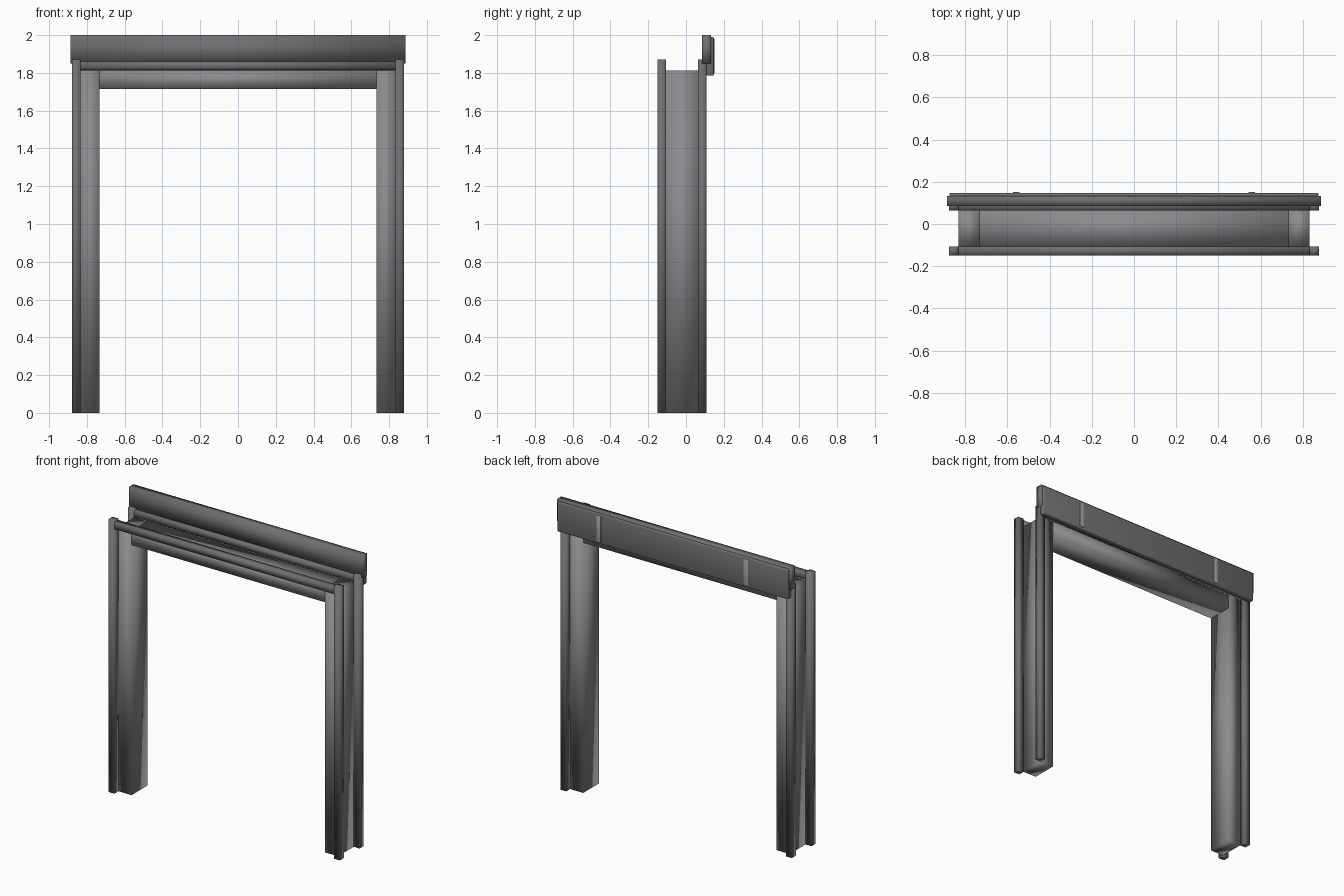
import bpy, bmesh
from mathutils import Vector

if "Cube" in bpy.data.objects:
    bpy.data.objects.remove(bpy.data.objects["Cube"])


def paint(name, value):
    mat = bpy.data.materials.new(name)
    mat.diffuse_color = (value, value, value * 1.04, 1)
    mat.use_nodes = True
    mat.node_tree.nodes["Principled BSDF"].inputs["Base Color"].default_value = mat.diffuse_color
    return mat


LINING = paint("lining_grey", 0.26)
TRIM = paint("trim_grey", 0.16)
STRAP = paint("strap_grey", 0.40)


def box(name, x, y, z, mat, bevel=0.0):
    """Axis-aligned, smooth-shaded box from (min, max) ranges, optional edge bevel."""
    lo, hi = Vector((x[0], y[0], z[0])), Vector((x[1], y[1], z[1]))
    bm = bmesh.new()
    bmesh.ops.create_cube(bm, size=1)
    for v in bm.verts:
        v.co = Vector(a * b for a, b in zip(v.co, hi - lo)) + (lo + hi) / 2
    for f in bm.faces:
        f.smooth = True
    mesh = bpy.data.meshes.new(name)
    bm.to_mesh(mesh)
    bm.free()
    mesh.materials.append(mat)
    obj = bpy.data.objects.new(name, mesh)
    bpy.context.collection.objects.link(obj)
    if bevel:
        mod = obj.modifiers.new("soft_edges", 'BEVEL')
        mod.width, mod.segments = bevel, 2
    return obj


def pair(name, x, y, z, mat, bevel=0.0):
    """The same box on both sides of the doorway."""
    box(name + "_right", x, y, z, mat, bevel)
    box(name + "_left", (-x[1], -x[0]), y, z, mat, bevel)


# Thick lining: two jambs and the lintel between them
pair("jamb", (0.733, 0.833), (-0.106, 0.066), (0, 1.812), LINING)
box("lintel", (-0.733, 0.733), (-0.106, 0.066), (1.715, 1.812), LINING)

# Trim posts and rails on the front and back of the wall
for side, y in (("front", (-0.150, -0.106)), ("back", (0.064, 0.108))):
    pair(side + "_trim_post", (0.833, 0.878), y, (0, 1.87), TRIM)
    box(side + "_trim_rail", (-0.833, 0.833), y, (1.814, 1.86), TRIM)

# Headboard above the opening, with a cover plate hung on its back
box("headboard", (-0.886, 0.886), (0.086, 0.133), (1.85, 2.0), TRIM)
box("cover_plate", (-0.875, 0.875), (0.109, 0.147), (1.786, 1.99), TRIM, 0.006)

# Two flat straps on the cover plate
pair("cover_strap", (0.542, 0.575), (0.14, 0.151), (1.80, 1.98), STRAP, 0.002)
